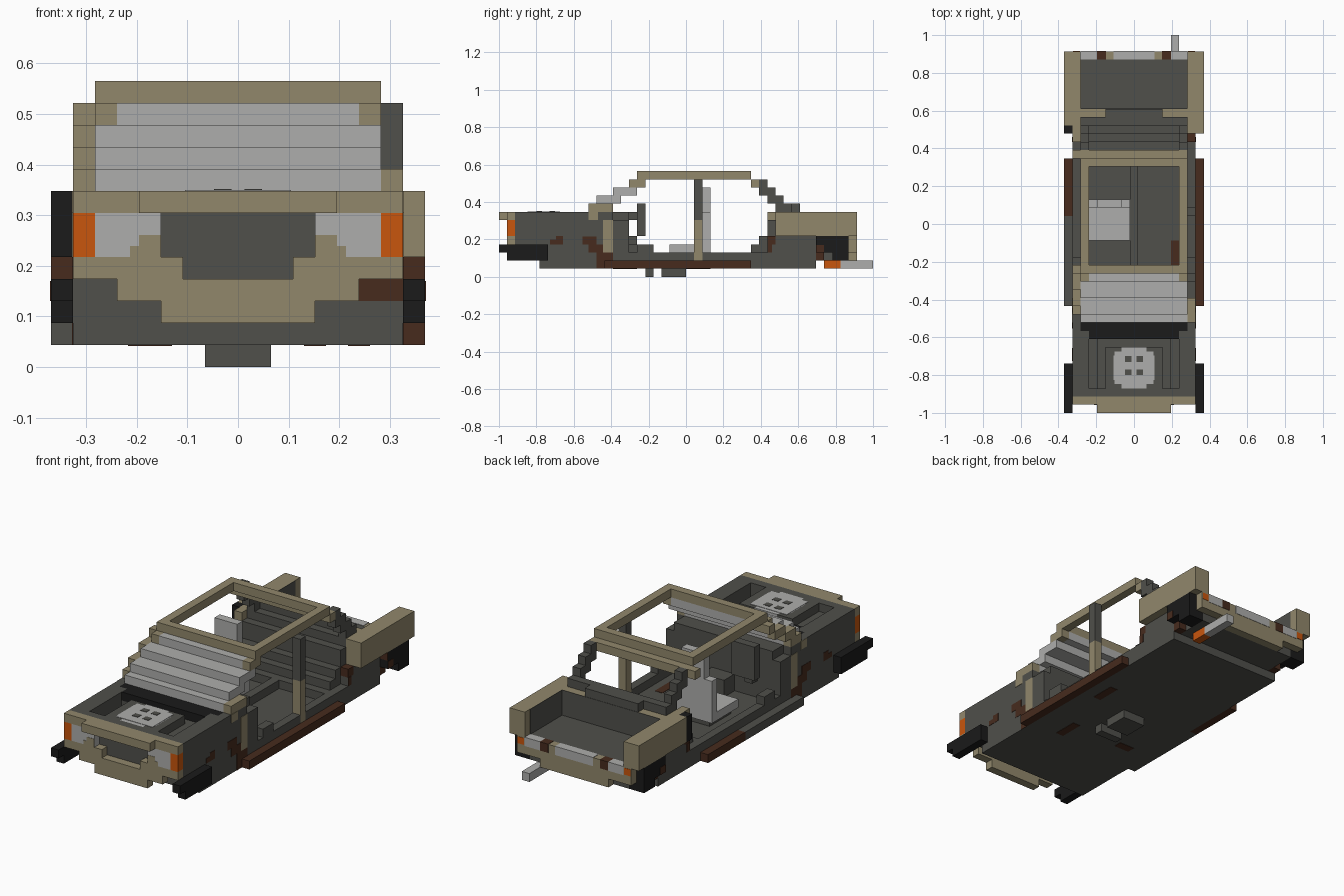
import bpy
import math
from itertools import product
from mathutils import Vector

if "Cube" in bpy.data.objects:
    bpy.data.objects.remove(bpy.data.objects["Cube"])

U = 2 / 46  # one block
T = .04     # thickness of painted plates
cells = {}  # block cell -> name of the part that owns it
parts = []


def mat(name, r, g, b):
    m = bpy.data.materials.new(name)
    m.diffuse_color = (r, g, b, 1)
    m.use_nodes = True
    m.node_tree.nodes["Principled BSDF"].inputs["Base Color"].default_value = m.diffuse_color
    return m


GREY = mat("dark_grey", .079, .079, .07)
OLIVE = mat("faded_olive", .285, .245, .148)
LIGHT = mat("light_grey", .42, .42, .412)
BLACK = mat("soot_black", .0105, .0105, .0105)
RUST = mat("rust", .063, .024, .0125)
ORANGE = mat("orange", .58, .092, .004)


def side(lo, hi, axis, sign):
    """Corners of one side of a box, wound outward."""
    a, b = (axis + 1) % 3, (axis + 2) % 3
    quad = []
    for s, t in ((0, 0), (1, 0), (1, 1), (0, 1)):
        p = [0, 0, 0]
        p[axis] = hi[axis] if sign > 0 else lo[axis]
        p[a], p[b] = (lo[a], hi[a])[s], (lo[b], hi[b])[t]
        quad.append(Vector(p) * U)
    return quad if sign > 0 else quad[::-1]


def part(name, material, *boxes, mirror=False):
    """Blocky part; each box is x0, x1, y0, y1, z0, z1 in blocks. Off-grid boxes are plates."""
    todo = list(boxes)
    if mirror:
        todo += [(-b[1], -b[0], *b[2:]) for b in boxes]
    plates = []
    for b in todo:
        g = [v + 8.5 if i < 2 else v for i, v in enumerate(b)]
        if all(abs(v - round(v)) < 1e-6 for v in g):
            g = [round(v) for v in g]
            for c in product(range(g[0], g[1]), range(g[2], g[3]), range(g[4], g[5])):
                cells[c] = name
        else:
            plates.append(b)
    parts.append((name, material, plates))


def build_parts():
    """One mesh per part, keeping only sides that are open to the air."""
    for name, material, plates in parts:
        quads = []
        for c in [c for c, owner in cells.items() if owner == name]:
            lo = (c[0] - 8.5, c[1], c[2])
            hi = [v + 1 for v in lo]
            for axis, sign in product(range(3), (1, -1)):
                n = list(c)
                n[axis] += sign
                if tuple(n) not in cells:
                    quads.append(side(lo, hi, axis, sign))
        for b in plates:
            quads += [side(b[::2], b[1::2], a, s) for a, s in product(range(3), (1, -1))]
        verts = [v for q in quads for v in q]
        me = bpy.data.meshes.new(name)
        me.from_pydata(verts, [], [range(i, i + 4) for i in range(0, len(verts), 4)])
        me.materials.append(material)
        bpy.context.collection.objects.link(bpy.data.objects.new(name, me))


# Underside and sills
part("floor", GREY, (-7.5, 7.5, -18, 16, 1, 2))
part("gearbox_pan", GREY, (-1.5, 1.5, -3, 0, 0, 1), (-1.5, 1.5, -5, -4, 0, 1))
part("sill_right", RUST, (7.5, 8.5, -10, 8, 1, 2))
part("sill_left", GREY, (-8.5, -7.5, -10, 1, 1, 2))
part("sill_left_rusted", RUST, (-8.5, -7.5, 1, 8, 1, 2))
part("sill_step", GREY, (6.5, 7.5, -9, 10, 2, 3), (6.5, 7.5, -6, -4, 3, 4), mirror=True)
part("floor_rust", RUST, (4.5, 5.5, -5, -2, 2, 2 + T))
part("underside_rust", RUST, (3, 4, -9, -6, 1 - T, 1), (-5, -3, -7, -6, 1 - T, 1),
     (5, 6, 0, 3, 1 - T, 1))

# Front body with open engine bay; lower part is set back behind the nose
part("front_body", GREY, (-7.5, 7.5, -18, -9, 2, 4), (-7.5, 7.5, -21, -9, 4, 6),
     (-7.5, 7.5, -21, -20, 6, 8), (-7.5, 7.5, -14, -12, 6, 8), (-7.5, 7.5, -12, -9, 6, 8))
part("fender_rim", GREY, (5.5, 7.5, -20, -14, 6, 8), mirror=True)
part("engine_bay_shelf", GREY, (-4.5, 4.5, -20, -14, 6, 7), (-3.5, 3.5, -20, -15, 7, 8))
part("engine", LIGHT, (-2.5, 2.5, -19, -16, 7, 8), (-1.5, 1.5, -20, -15, 7, 8),
     (-2.4, 2.4, -19.5, -15.5, 8, 8 + T))
part("engine_plugs", GREY, (.3, 1.1, -18.4, -17.7, 8, 8 + 2 * T),
     (.3, 1.1, -16.8, -16.1, 8, 8 + 2 * T), mirror=True)
part("cowl", BLACK, (-6.5, 6.5, -13, -12, 7, 8), (-5.5, 5.5, -14, -13, 7, 8))

# Nose
part("hood_lip", OLIVE, (-7.5, 7.5, -22, -21, 7, 8), (-4.5, 4.5, -23, -22, 7, 8))
part("nose_panel", OLIVE, (-7.5, -2.5, -22, -21, 4, 5), (2.5, 7.5, -22, -21, 4, 5),
     (-5.5, 5.5, -22, -21, 3, 4), (-3.5, 3.5, -22, -21, 2, 3))
part("nose_lower_rust", RUST, (5.5, 7.5, -18 - T, -18, 3, 4))
part("headlight", LIGHT, (3.5, 6.5, -22, -21, 5, 7), mirror=True)
part("headlight_dirt", OLIVE, (3.5, 4.5, -22 - T, -22, 5, 6), (4.5, 4.9, -22 - T, -22, 5, 5.5),
     mirror=True)
part("turn_signal", ORANGE, (6.5, 7.5, -22, -21, 5, 7), mirror=True)
part("front_tire_remains", BLACK, (7.5, 8.5, -23, -17, 3, 4), (7.5, 8.5, -22, -17, 2, 3),
     mirror=True)

# Patches of paint and rust along the front flanks
part("flank_rust", RUST, (7.5, 7.5 + T, -16.7, -16, 4, 4.6), (7.5, 7.5 + T, -16, -15.1, 4, 5),
     (7.5, 7.5 + T, -12.7, -11, 4, 4.98), (7.5, 7.5 + T, -12, -10.2, 3, 4),
     (7.5, 7.5 + T, -11, -9, 2, 3), (7.5, 7.5 + T, -11, -10, 1, 2), mirror=True)
part("flank_paint", OLIVE, (7.5, 7.5 + T, -10.2, -9, 3, 7),
     (7.5, 7.5 + T, -12, -10.8, 7, 8), mirror=True)

# Dashboard and steering wheel
part("dashboard", GREY, (-6.5, 6.5, -9, -7, 2, 8), (-1.5, 1.5, -7, -5, 2, 4))
part("steering_wheel", GREY, (-5.5, -2.5, -6, -5, 5, 9), (-4.5, -3.5, -7, -6, 7, 8),
     (-4.5, -3.5, -7, -6, 4, 5))
part("dash_end", GREY, (6.5, 7.5, -9, -7, 3, 7), mirror=True)

# Stepped windshield and its pillars
steps = [(-12, -9, 8), (-11, -8, 9), (-9, -6, 10), (-7, -5, 11)]
part("windshield", LIGHT, *[(-5.5 if z == 11 else -6.5, 5.5 if z == 11 else 6.5, a, b, z, z + 1)
                            for a, b, z in steps])
part("windshield_pillar_left", OLIVE, *[(-7.5, -6.5, a + 1, max(b, a + 2), z, z + 1)
                                        for a, b, z in steps])
part("windshield_pillar_right", OLIVE, (6.5, 7.5, -12, -9, 8, 9))
part("windshield_top_corner", OLIVE, (5.5, 6.5, -7, -5, 11, 12), mirror=True)

# Roof ring
part("roof_frame", OLIVE, (-6.5, -5.5, -6, 8, 12, 13), (5.5, 6.5, -6, 8, 12, 13),
     (-5.5, 5.5, -6, -5, 12, 13), (-5.5, 5.5, 7, 8, 12, 13), (-6.5, 6.5, 8, 9, 11, 12),
     (-7.5, -6.5, 8, 9, 11, 12))
part("door_pillar_lower", OLIVE, (6.5, 7.5, 1, 2, 2, 7))
part("door_pillar_upper", GREY, (6.5, 7.5, 1, 2, 7, 12))

# Rear window pillars stepping down to the deck
part("rear_pillar", GREY, *[(5.5, 6.5, 9 + i, 10 + i, 10 - i, 12 - i) for i in range(3)],
     (5.5, 6.5, 12, 13, 8, 9), mirror=True)
part("rear_window_remains", GREY, (-6.5, 6.5, 12, 13, 8, 9), (-3.5, 3.5, 13, 14, 8, 9))

# Seats
part("driver_seat", LIGHT, (-5.5, -.5, -2, 2, 3, 4), (-5.5, -.5, 2, 3, 3, 8),
     (-4.5, -1.5, 2, 3, 8, 11))
part("seat_base", GREY, (-4.5, -1.5, -2, 2, 2, 3))
part("center_tunnel", GREY, (-.5, .5, -5, 7, 2, 3))
part("rear_seat", GREY, (-6.5, 6.5, 7, 9, 2, 3), (-6.5, 6.5, 8, 9, 3, 4),
     (-6.5, 6.5, 9, 10, 2, 5), (-6.5, 6.5, 10, 11, 2, 7))

# Rear body with open trunk
part("rear_body", GREY, (-6.5, 6.5, 11, 20, 2, 5), (-6.5, 6.5, 11, 13, 5, 8))
part("rear_deck", OLIVE, (-6.5, 6.5, 13, 14, 5, 8))
part("trunk_front_wall", GREY, (-6.5, 6.5, 14, 14 + T, 5, 8))
part("quarter_panel_right", OLIVE, (6.5, 8.5, 11, 21, 5, 8))
part("quarter_panel_left", OLIVE, (-8.5, -6.5, 12, 21, 5, 8), (-7.5, -6.5, 10, 12, 7, 8),
     (-7.5, -6.5, 11, 12, 5, 7))
part("trunk_side_wall", GREY, (6.5 - T, 6.5, 14, 20, 5, 8), mirror=True)
part("quarter_panel_burnt", BLACK, (-8.5, -7.5, 11, 12, 5, 8))
part("inner_arch", GREY, (6.5, 7.5, 10, 16, 2, 4), (6.5, 7.5, 11, 16, 4, 5), mirror=True)
part("arch_rust", RUST, (6.5, 7.5, 10, 11, 4, 5), (7.5, 8.5, 16 - T, 16, 4, 5),
     (7.5, 7.5 + T, 10, 10.6, 3, 4), (6.5, 7.5, 16, 17, 2, 3), mirror=True)
part("rear_tire_remains", BLACK, (7.5, 8.5, 16, 20, 3, 5), (6.5, 7.5, 16, 20, 3, 5),
     (6.5, 8.5, 18, 20, 2, 3), mirror=True)
part("tire_rust", RUST, (8.5, 8.5 + T, 16, 17, 3, 3.9), mirror=True)

# Tail panel with lamps
part("tail_panel", OLIVE, (-7.5, 7.5, 20, 21, 3, 5), (-4.5, 4.5, 20, 21, 2, 3))
part("tail_panel_bare", LIGHT, (-2.5, 2.5, 20, 21 + T, 4, 5 + T),
     (-6.5, -4.5, 20, 21 + T, 4, 5 + T), (4.5, 6.5, 20, 21 + T, 4, 5 + T))
part("tail_panel_rust", RUST, (3.4, 4.5, 20, 21 + T, 4, 5 + T), mirror=True)
part("tail_lamp", ORANGE, (6.6, 7.4, 21, 21 + T, 4.1, 4.9), mirror=True)

# Exhaust
part("exhaust_pipe", LIGHT, (4.5, 5.5, 19, 23, 1, 2))
part("exhaust_rusted", ORANGE, (4.5, 5.5, 17, 19, 1, 2))

build_parts()
